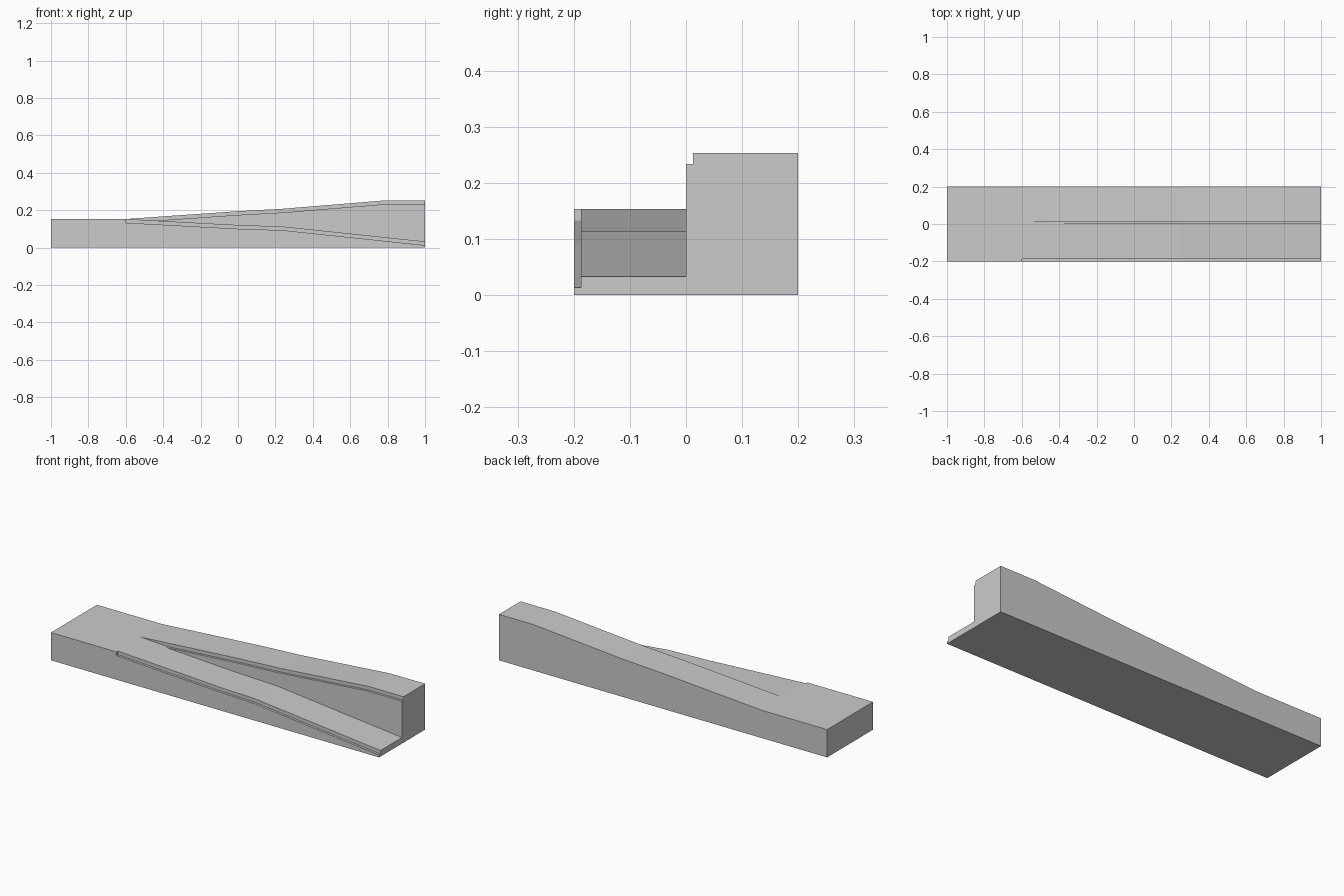
import bpy
import bmesh

if "Cube" in bpy.data.objects:
    bpy.data.objects.remove(bpy.data.objects["Cube"])

LIP = 0.0125   # width of the sunken edge strips
DROP = 0.02    # depth of the sunken edge strips

# stations along the ramp: x, falling lane height, rising lane height, strip drop at front
stations = [
    (-1.00, 0.153, 0.153, 0.0),
    (-0.60, 0.153, 0.153, 0.0),
    (-0.60, 0.153, 0.153, DROP),
    (-0.44, 0.1445, 0.1645, DROP),
    (0.00, 0.121, 0.195, DROP),
    (0.24, 0.113, 0.208, DROP),
    (0.79, 0.055, 0.253, DROP),
    (1.00, 0.033, 0.253, DROP),
]


def section(x, low, high, drop):
    """Stepped cross-section of both lanes at one station."""
    inner = max(low, high - DROP)
    front = low - drop
    return [(x, y, z) for y, z in (
        (-0.2, 0), (-0.2, front), (-0.2 + LIP, front), (-0.2 + LIP, low),
        (0, low), (0, inner), (LIP, inner), (LIP, high), (0.2, high), (0.2, 0))]


# loft the sections into one closed solid
bm = bmesh.new()
rings = [[bm.verts.new(p) for p in section(*s)] for s in stations]
for a, b in zip(rings, rings[1:]):
    for i in range(len(a)):
        j = (i + 1) % len(a)
        bm.faces.new((a[i], a[j], b[j], b[i]))
bm.faces.new(rings[0])
bm.faces.new(rings[-1])

# clean up where steps fade to nothing
bmesh.ops.remove_doubles(bm, verts=bm.verts, dist=1e-5)
bmesh.ops.dissolve_degenerate(bm, dist=1e-5, edges=bm.edges)
bmesh.ops.recalc_face_normals(bm, faces=bm.faces)

mesh = bpy.data.meshes.new("split_ramp")
bm.to_mesh(mesh)
bm.free()
ramp = bpy.data.objects.new("split_ramp", mesh)
bpy.context.collection.objects.link(ramp)
